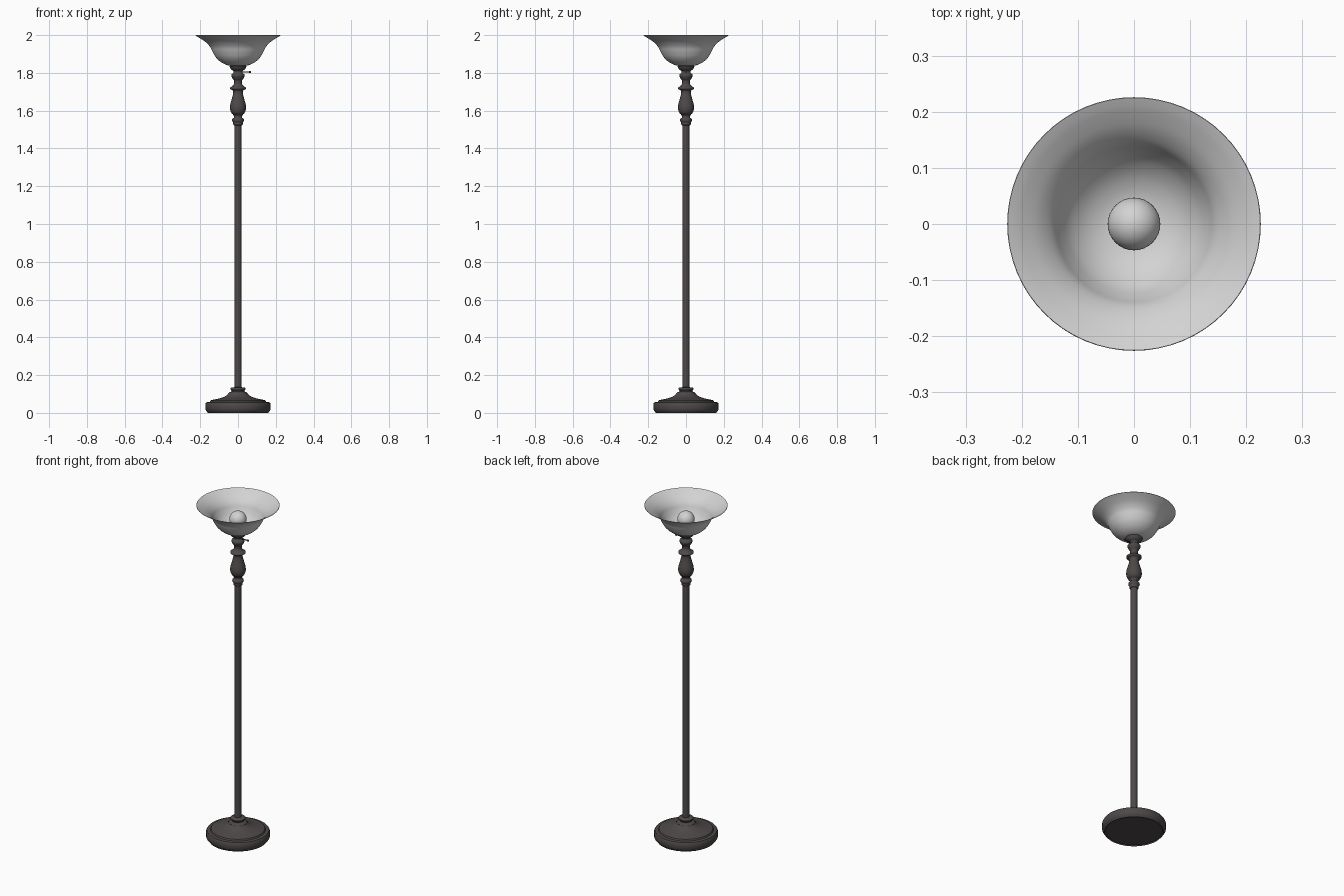
import bpy, bmesh, math

if "Cube" in bpy.data.objects:
    bpy.data.objects.remove(bpy.data.objects["Cube"], do_unlink=True)


def material(name, rgb):
    m = bpy.data.materials.new(name)
    m.use_nodes = True
    m.diffuse_color = (*rgb, 1)
    m.node_tree.nodes["Principled BSDF"].inputs["Base Color"].default_value = (*rgb, 1)
    return m


bronze = material("dark bronze", (0.075, 0.066, 0.065))
glass = material("frosted glass", (0.65, 0.65, 0.65))
bulb_white = material("bulb white", (0.65, 0.65, 0.65))


def finish(name, bm, mat, angle=35):
    bmesh.ops.recalc_face_normals(bm, faces=bm.faces[:])
    me = bpy.data.meshes.new(name)
    bm.to_mesh(me)
    bm.free()
    me.materials.append(mat)
    ob = bpy.data.objects.new(name, me)
    bpy.context.collection.objects.link(ob)
    bpy.ops.object.select_all(action="DESELECT")
    ob.select_set(True)
    bpy.context.view_layer.objects.active = ob
    bpy.ops.object.shade_smooth_by_angle(angle=math.radians(angle))
    return ob


def smooth_profile(pts, steps=4):
    """Catmull-Rom curve through the (radius, height) points."""
    out = []
    ext = [pts[0]] + pts + [pts[-1]]
    for a, b, c, d in zip(ext, ext[1:], ext[2:], ext[3:]):
        for i in range(steps):
            t = i / steps
            out.append(tuple(
                0.5 * (2 * q + (r - p) * t + (2 * p - 5 * q + 4 * r - s) * t ** 2
                       + (3 * q - p - 3 * r + s) * t ** 3)
                for p, q, r, s in zip(a, b, c, d)))
    return out + [pts[-1]]


def lathe(name, profile, mat, segs=48, angle=35):
    bm = bmesh.new()
    verts = [bm.verts.new((max(r, 0), 0, z)) for r, z in profile]
    edges = [bm.edges.new(p) for p in zip(verts, verts[1:])]
    bmesh.ops.spin(bm, geom=verts + edges, cent=(0, 0, 0), axis=(0, 0, 1),
                   angle=math.tau, steps=segs, use_merge=False)
    bmesh.ops.remove_doubles(bm, verts=bm.verts[:], dist=0.0001)
    return finish(name, bm, mat, angle)


# Stepped round foot
lathe("base", [(0, 0.005), (0.155, 0.005), (0.16, 0), (0.168, 0.01), (0.173, 0.018),
               (0.173, 0.048), (0.168, 0.056), (0.150, 0.058), (0.146, 0.066),
               (0.125, 0.071), (0.100, 0.076), (0.075, 0.084), (0.058, 0.094),
               (0.052, 0.102), (0, 0.102)], bronze)
lathe("base_collar", smooth_profile([(0.052, 0.100), (0.047, 0.108), (0.034, 0.113),
                                     (0.036, 0.120), (0.041, 0.127), (0.036, 0.134),
                                     (0.018, 0.136)]), bronze, 32)

# Long pole
lathe("pole", [(0.0185, 0.10), (0.0185, 1.54)], bronze, 24)

# Turned ornament on top of the pole
lathe("lower_rings", smooth_profile([(0.018, 1.522), (0.025, 1.525), (0.026, 1.537),
                                     (0.031, 1.546), (0.030, 1.556), (0.022, 1.563),
                                     (0.023, 1.574), (0.030, 1.580)]), bronze, 32)
lathe("urn", smooth_profile([(0.022, 1.578), (0.035, 1.588), (0.042, 1.608),
                             (0.041, 1.632), (0.033, 1.662), (0.026, 1.690),
                             (0.027, 1.706), (0.040, 1.714), (0.041, 1.722),
                             (0.030, 1.730), (0.021, 1.742)]), bronze, 32)
lathe("upper_knuckle", smooth_profile([(0.021, 1.740), (0.021, 1.758), (0.028, 1.768),
                                       (0.035, 1.782), (0.034, 1.792), (0.024, 1.801),
                                       (0.024, 1.810), (0.036, 1.818), (0.043, 1.829),
                                       (0.043, 1.838), (0.0, 1.842)]), bronze, 32)

# Small turn switch on the left side
switch = lathe("switch", [(0, 0), (0.003, 0), (0.003, 0.036), (0.005, 0.037),
                          (0.005, 0.048), (0, 0.048)], bronze, 12)
switch.rotation_euler = (0, math.pi / 2, 0)
switch.location = (0.022, 0, 1.805)

# Flared bowl, thin glass
bowl = [(0.030, 1.836), (0.060, 1.842), (0.090, 1.857), (0.116, 1.881), (0.134, 1.910),
        (0.148, 1.938), (0.170, 1.962), (0.197, 1.981), (0.226, 1.998)]
outer = smooth_profile(bowl)
inner = [(r - 0.002, z + 0.003) for r, z in outer[:-2]] + [(0.225, 2.0)]
lathe("shade", [(0, 1.836)] + outer + inner[::-1] + [(0, 1.839)], glass, 64, 60)

# Round bulb and its socket
bm = bmesh.new()
bmesh.ops.create_uvsphere(bm, u_segments=32, v_segments=20, radius=0.047)
finish("bulb", bm, bulb_white).location = (0, 0, 1.915)
lathe("bulb_neck", [(0.022, 1.838), (0.022, 1.862), (0.030, 1.882)], bulb_white, 24)
